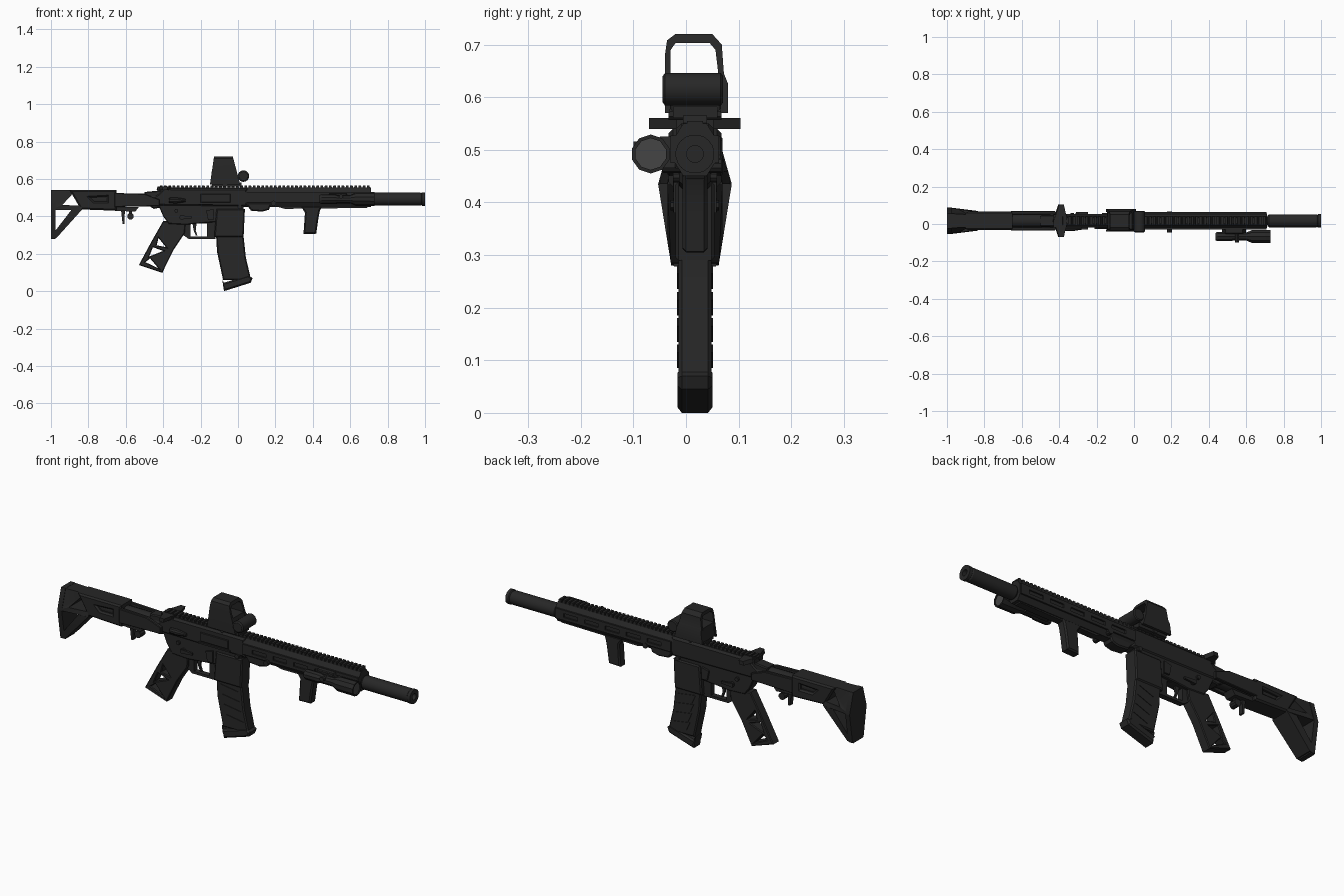
import bpy, bmesh
from math import radians, sin, cos, pi
from mathutils import Matrix, Vector

if "Cube" in bpy.data.objects:
    bpy.data.objects.remove(bpy.data.objects["Cube"])

CY = 0.017  # centre plane of the body
parts = []


def material(name, value, rough):
    m = bpy.data.materials.new(name)
    m.use_nodes = True
    m.diffuse_color = (value, value, value, 1)
    node = m.node_tree.nodes["Principled BSDF"]
    node.inputs["Base Color"].default_value = (value, value, value, 1)
    node.inputs["Roughness"].default_value = rough
    return m


BLACK = material("matte black", 0.02, 0.6)
GLASS = material("grey glass", 0.06, 0.4)


def finish(name, bm, mat=BLACK):
    bmesh.ops.remove_doubles(bm, verts=bm.verts, dist=0.0001)
    bmesh.ops.recalc_face_normals(bm, faces=bm.faces)
    me = bpy.data.meshes.new(name)
    bm.to_mesh(me)
    bm.free()
    ob = bpy.data.objects.new(name, me)
    me.materials.append(mat)
    bpy.context.collection.objects.link(ob)
    parts.append(ob)
    return ob


def plate(name, loops, half, y=CY, bevel=0.0):
    """Side outline (x, z), later loops are holes, extruded to both sides of y."""
    cu = bpy.data.curves.new(name, "CURVE")
    cu.dimensions, cu.fill_mode = "2D", "BOTH"
    cu.extrude, cu.bevel_depth, cu.offset = half - bevel, bevel, -bevel
    cu.bevel_resolution = 0
    for loop in loops:
        sp = cu.splines.new("POLY")
        sp.points.add(len(loop) - 1)
        for p, (x, z) in zip(sp.points, loop):
            p.co = (x, z, 0, 1)
        sp.use_cyclic_u = True
    tmp = bpy.data.objects.new(name + "_outline", cu)
    bpy.context.collection.objects.link(tmp)
    me = bpy.data.meshes.new_from_object(tmp.evaluated_get(bpy.context.evaluated_depsgraph_get()))
    me.transform(Matrix.Translation((0, y, 0)) @ Matrix.Rotation(pi / 2, 4, "X"))
    bpy.data.objects.remove(tmp)
    bm = bmesh.new()
    bm.from_mesh(me)
    bpy.data.meshes.remove(me)
    return finish(name, bm)


def rect(x0, x1, z0, z1):
    return [(x0, z0), (x1, z0), (x1, z1), (x0, z1)]


def prism(name, pts, x0, x1):
    """Cross-section (y, z) extruded along x."""
    bm = bmesh.new()
    f = bm.faces.new([bm.verts.new((x0, y, z)) for y, z in pts])
    new = bmesh.ops.extrude_face_region(bm, geom=[f])["geom"]
    bmesh.ops.translate(bm, vec=(x1 - x0, 0, 0), verts=[v for v in new if isinstance(v, bmesh.types.BMVert)])
    return finish(name, bm)


def box(name, x, y, z):
    return prism(name, [(y[0], z[0]), (y[1], z[0]), (y[1], z[1]), (y[0], z[1])], *x)


def lathe(name, profile, origin, axis="X", n=16, mat=BLACK):
    """Rings of (distance, radius) along an axis."""
    bm = bmesh.new()
    rings = []
    for d, r in profile:
        ring = []
        for i in range(n):
            a = 2 * pi * (i + 0.5) / n
            u, v = r * cos(a), r * sin(a)
            co = (d, u, v) if axis == "X" else (u, d, v)
            ring.append(bm.verts.new(Vector(co) + Vector(origin)))
        rings.append(ring)
    for a, b in zip(rings, rings[1:]):
        for i in range(n):
            j = (i + 1) % n
            bm.faces.new((a[i], a[j], b[j], b[i]))
    bm.faces.new(rings[0])
    bm.faces.new(rings[-1])
    return finish(name, bm, mat)


# Stock: open butt frame, widest at mid height
butt = plate("butt_frame", [
    [(-1, .28), (-.97, .285), (-.835, .435), (-.82, .54), (-1, .54), (-1, .435)],
    [(-.94, .46), (-.88, .525), (-.835, .458)],
    [(-.975, .435), (-.89, .435), (-.975, .325)]], .05)
for v in butt.data.vertices:
    z = v.co.z
    w = .045 + .025 * (z - .28) / .155 if z < .435 else .07 - .03 * (z - .435) / .105
    if v.co.x > -.9:
        w *= .75
    v.co.y = CY + (w if v.co.y > CY else -w)
prism("butt_pad", [(CY + s * y, z) for s, row in (
    (1, [(.04, .278), (.046, .3), (.07, .435), (.04, .541)]),
    (-1, [(.04, .541), (.07, .435), (.046, .3), (.04, .278)])) for y, z in row], -1, -.975)
plate("stock_body", [[(-.9, .54), (-.65, .54), (-.65, .43), (-.84, .437)],
                     [(-.79, .5), (-.7, .505), (-.7, .48), (-.77, .48)]], .05, bevel=.008)
lathe("buffer_tube", [(-.84, .036), (-.43, .036)], (0, CY, .488))
plate("stock_latch", [[(-.66, .45), (-.53, .45), (-.55, .425), (-.66, .43)]], .03)
plate("latch_lever", [[(-.625, .43), (-.605, .43), (-.607, .36), (-.617, .36)]], .012)
lathe("latch_knob", [(-.02, .018), (.02, .018)], (-.575, CY, .4), "Y", 10)
box("latch_stem", (-.582, -.568), (CY - .01, CY + .01), (.4, .44))
for s, side in ((1, "left"), (-1, "right")):
    plate(f"stock_rod_{side}", [[(-.66, .525), (-.5, .52), (-.42, .49), (-.42, .455), (-.66, .45)]],
          .009, CY + s * .043, .003)

# Receiver
plate("upper_receiver", [[(-.43, .52), (-.46, .5), (-.43, .455), (.05, .45), (.05, .55), (-.4, .55)]],
      .036, bevel=.01)
plate("rear_block", [[(-.5, .53), (-.4, .54), (-.4, .45), (-.45, .44), (-.5, .47)]], .03, bevel=.005)
plate("lower_receiver", [[(-.43, .47), (-.4, .4), (-.37, .36), (-.28, .355), (-.12, .37),
                          (-.12, .3), (.03, .3), (.03, .47)]], .03, bevel=.004)
plate("magazine_well", [[(-.127, .29), (.03, .29), (.037, .44), (-.115, .44)]], .037, bevel=.006)
plate("trigger_guard", [[(-.3, .37), (-.3, .305), (-.265, .28), (-.12, .28), (-.12, .37)],
                        [(-.255, .362), (-.255, .293), (-.165, .293), (-.165, .362)]], .014)
plate("trigger", [[(-.243, .36), (-.222, .36), (-.226, .325), (-.217, .298), (-.226, .298), (-.237, .325)]], .006)
plate("port_cover", [rect(-.2, -.04, .475, .52)], .004, CY - .038, .002)
plate("port_hinge", [rect(-.21, -.03, .462, .47)], .006, CY - .038)
lathe("forward_assist", [(-.37, .014), (-.33, .016), (-.28, .008)], (0, CY - .04, .485), n=10)
lathe("receiver_pins", [(-.042, .01), (.042, .01)], (-.33, CY, .43), "Y", 10)
lathe("selector_pivot", [(-.042, .013), (.042, .013)], (-.3, CY, .395), "Y", 10)
lathe("front_pin", [(-.042, .012), (.042, .012)], (.01, CY, .45), "Y", 10)
for s, side in ((1, "left"), (-1, "right")):
    plate(f"selector_{side}", [[(-.31, .385), (-.245, .39), (-.245, .4), (-.31, .405)]], .005, CY + s * .041)
    plate(f"bolt_catch_{side}", [[(-.16, .38), (-.13, .38), (-.13, .44), (-.17, .43)]], .005, CY + s * .036)

# Charging handle with swept latches
box("charging_bar", (-.43, -.36), (CY - .035, CY + .035), (.535, .558))
for s, side in ((1, "left"), (-1, "right")):
    ob = plate(f"charging_latch_{side}", [[(-.405, .54), (-.38, .54), (-.375, .56), (-.4, .56)]], .045, CY + s * .042)
    for v in ob.data.vertices:
        if abs(v.co.y - CY) < .03:
            v.co.x += .02 if v.co.x > -.39 else -.03

# Skeleton pistol grip
plate("pistol_grip", [
    [(-.4, .375), (-.46, .27), (-.53, .14), (-.405, .098), (-.345, .22), (-.285, .31), (-.28, .37)],
    [(-.425, .285), (-.385, .235), (-.435, .245)],
    [(-.455, .235), (-.4, .215), (-.475, .185)],
    [(-.495, .155), (-.47, .175), (-.425, .122)]], .026, bevel=.004)

# Curved magazine with raised triangular ribs
plate("magazine", [[(-.118, .31), (-.112, .21), (-.08, .06), (.07, .06), (.042, .18), (.028, .31)]],
      .031, bevel=.006)
plate("magazine_base", [[(-.085, .065), (-.075, 0), (.068, .045), (.078, .07), (.055, .085), (-.075, .045)]],
      .033, bevel=.008)
for i in range(4):
    x, z = -.09 + .011 * i, .245 - .05 * i
    plate(f"magazine_rib_{i + 1}", [[(x, z + .035), (x + .1, z + .02), (x + .02, z - .01)]], .034)

# Handguard: core, slotted side panels and full length rail
prism("handguard_core", [(CY + y, z) for y, z in (
    (-.022, .45), (.022, .45), (.038, .475), (.038, .525), (.022, .55), (-.022, .55), (-.038, .525), (-.038, .475))],
    .04, .71)
for s, side in ((1, "left"), (-1, "right")):
    slots = [rect(.1 + .12 * i, .18 + .12 * i, .49, .51) for i in range(5)]
    plate(f"handguard_panel_{side}", [rect(.045, .708, .475, .527)] + slots, .005, CY + s * .041)
plate("handguard_clamp", [[(.04, .47), (.18, .47), (.165, .435), (.13, .425), (.07, .43)]], .03, bevel=.006)
plate("lower_rail", [[(.18, .46), (.7, .46), (.69, .445), (.25, .44)]], .018)
lathe("sling_socket", [(-.062, .014), (.05, .014)], (.19, CY, .47), "Y", 10)
box("rail_base", (-.42, .71), (CY - .015, CY + .015), (.54, .555))
teeth = [(-.42, .548), (.71, .548)]
step = .0226
for i in reversed(range(50)):
    x = -.42 + step * i
    teeth += [(x + .018, .551), (x + .016, .565), (x + .003, .565), (x + .001, .551)]
plate("rail_teeth", [teeth], .023)

# Suppressor
lathe("barrel", [(.7, .024), (.74, .024)], (0, CY, .492))
lathe("suppressor", [(.715, .03), (.722, .035), (.975, .035), (.98, .032), (.984, .037), (1, .037),
                     (1, .016), (.95, .016)], (0, CY, .492), n=20)

# Foregrip
plate("foregrip", [[(.335, .455), (.45, .455), (.438, .43), (.43, .39), (.418, .307), (.35, .305), (.358, .42)]],
      .024, bevel=.007)

# Side light
LIGHT = (0, -.067, .492)
lathe("light_body", [(.435, .02), (.445, .026), (.52, .026), (.53, .022), (.6, .022), (.63, .036),
                     (.73, .037), (.73, .03), (.722, .03)], LIGHT, n=10)
lathe("light_lens", [(.718, .03), (.725, .03)], LIGHT, n=10, mat=GLASS)
plate("light_mount", [[(.47, .465), (.6, .465), (.58, .525), (.49, .525)]], .018, -.035, .004)
lathe("light_screw", [(-.1, .012), (-.04, .012)], (.55, 0, .505), "Y", 8)

# Reflex sight: open tapered hood over a solid base
hood = prism("sight_hood", [
    (-.04, .57), (-.04, .68), (-.036, .708), (-.02, .72), (.05, .72), (.068, .7), (.072, .645), (.08, .625), (.08, .57),
    (.066, .57), (.062, .64), (.056, .69), (.045, .703), (-.02, .703), (-.029, .69), (-.03, .57)], -.15, .012)
for v in hood.data.vertices:
    t = (v.co.z - .57) / .15
    v.co.x += .022 * t if v.co.x < -.07 else -.04 * t
plate("sight_body", [[(-.145, .575), (-.14, .645), (-.01, .645), (.008, .575)]], .049, .018, .004)
box("sight_mount", (-.14, .02), (-.025, .06), (.56, .582))
lathe("sight_battery", [(-.045, .024), (-.04, .031), (.066, .031), (.07, .026)], (.029, 0, .615), "Y", 14)
lathe("mount_screws", [(-.05, .012), (.05, .012)], (-.07, CY, .568), "Y", 8)

# Soft shading with sharp edges kept
bpy.ops.object.select_all(action="DESELECT")
for ob in parts:
    ob.select_set(True)
bpy.context.view_layer.objects.active = parts[0]
bpy.ops.object.shade_smooth_by_angle(angle=radians(30))
